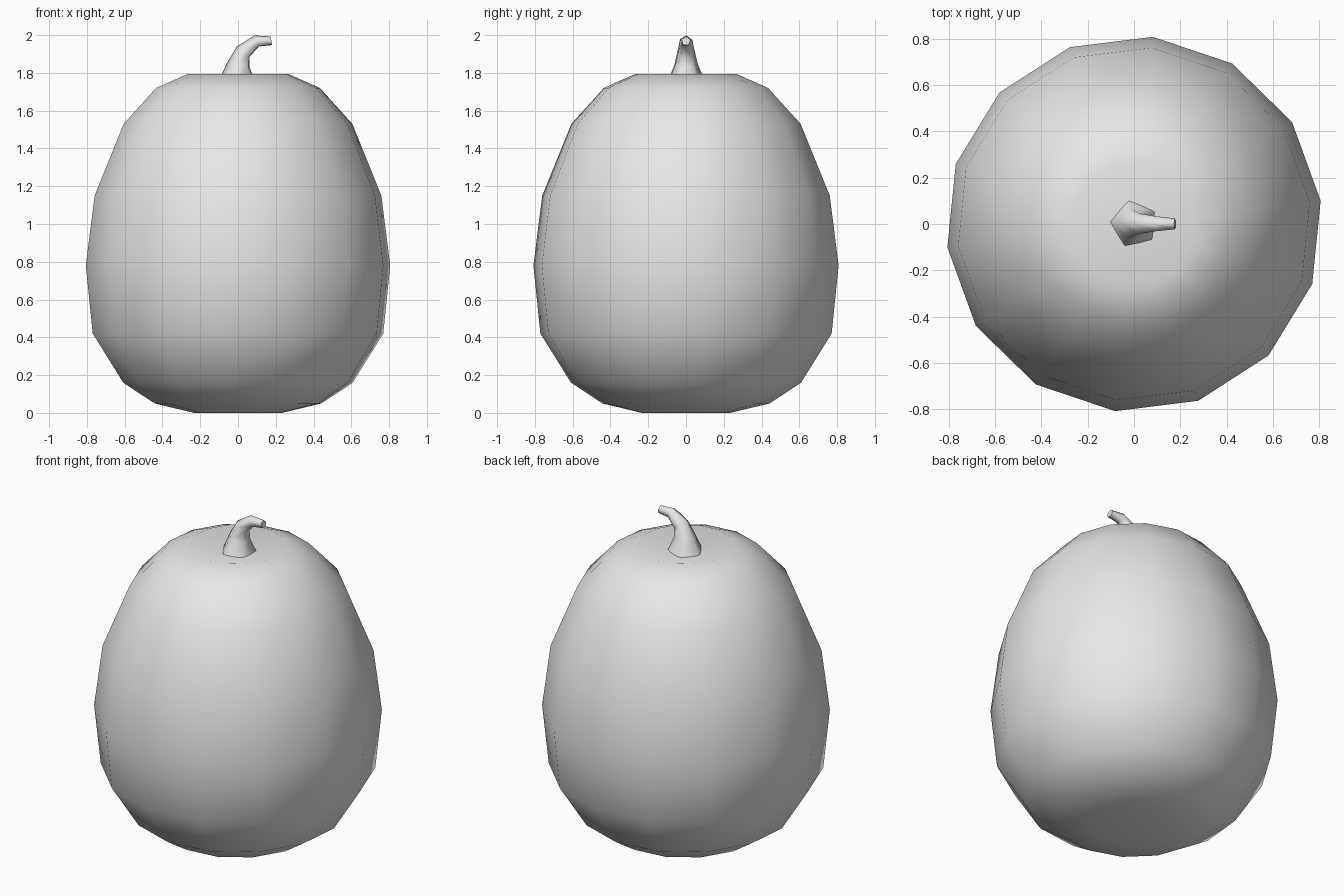
import bpy, bmesh, math
from mathutils import Matrix, Vector

cube = bpy.data.objects.get("Cube")
if cube:
    bpy.data.objects.remove(cube, do_unlink=True)

grey = bpy.data.materials.new("plain_grey")
grey.use_nodes = True
grey.diffuse_color = (0.8, 0.8, 0.8, 1)
grey.node_tree.nodes["Principled BSDF"].inputs["Base Color"].default_value = (0.8, 0.8, 0.8, 1)


def ring(bm, sides, start, radius, centre, tilt=0):
    """Add a regular polygon of vertices, tilted about the y axis."""
    turn = Matrix.Rotation(math.radians(tilt), 3, "Y")
    angles = [math.radians(start) + math.tau * i / sides for i in range(sides)]
    return [bm.verts.new(Vector(centre) + turn @ Vector((radius * math.cos(a), radius * math.sin(a), 0)))
            for a in angles]


def bridge(bm, lower, upper):
    for i in range(len(lower)):
        j = (i + 1) % len(lower)
        bm.faces.new((lower[i], lower[j], upper[j], upper[i]))


def fan(bm, loop, z):
    pole = bm.verts.new((0, 0, z))
    for i in range(len(loop)):
        bm.faces.new((loop[i], loop[(i + 1) % len(loop)], pole))


def finish(bm, name):
    bmesh.ops.recalc_face_normals(bm, faces=bm.faces[:])
    mesh = bpy.data.meshes.new(name)
    bm.to_mesh(mesh)
    bm.free()
    mesh.materials.append(grey)
    obj = bpy.data.objects.new(name, mesh)
    bpy.context.collection.objects.link(obj)


# Gourd body: rounded profile with a dimple under the stem
profile = [(0.235, 0.0), (0.445, 0.05), (0.612, 0.16), (0.775, 0.42), (0.812, 0.78),
           (0.765, 1.15), (0.61, 1.53), (0.437, 1.72), (0.267, 1.795)]
bm = bmesh.new()
rings = [ring(bm, 14, 7.1, r, (0, 0, z)) for r, z in profile]
for a, b in zip(rings, rings[1:]):
    bridge(bm, a, b)
fan(bm, rings[0], 0.02)
fan(bm, rings[-1], 1.735)
for f in bm.faces:
    f.smooth = True
finish(bm, "gourd_body")

# Bent five-sided stem: x, z, radius, tilt
path = [(0.0, 1.73, 0.115, 0), (0.005, 1.84, 0.066, 8), (0.03, 1.91, 0.047, 40),
        (0.1, 1.967, 0.034, 68), (0.177, 1.968, 0.025, 80)]
bm = bmesh.new()
rings = [ring(bm, 5, 175, r, (x, 0, z), tilt) for x, z, r, tilt in path]
for a, b in zip(rings, rings[1:]):
    bridge(bm, a, b)
for f in bm.faces:
    f.smooth = True
tip = bm.faces.new(rings[-1])
for e in tip.edges:
    e.smooth = False
finish(bm, "stem")
